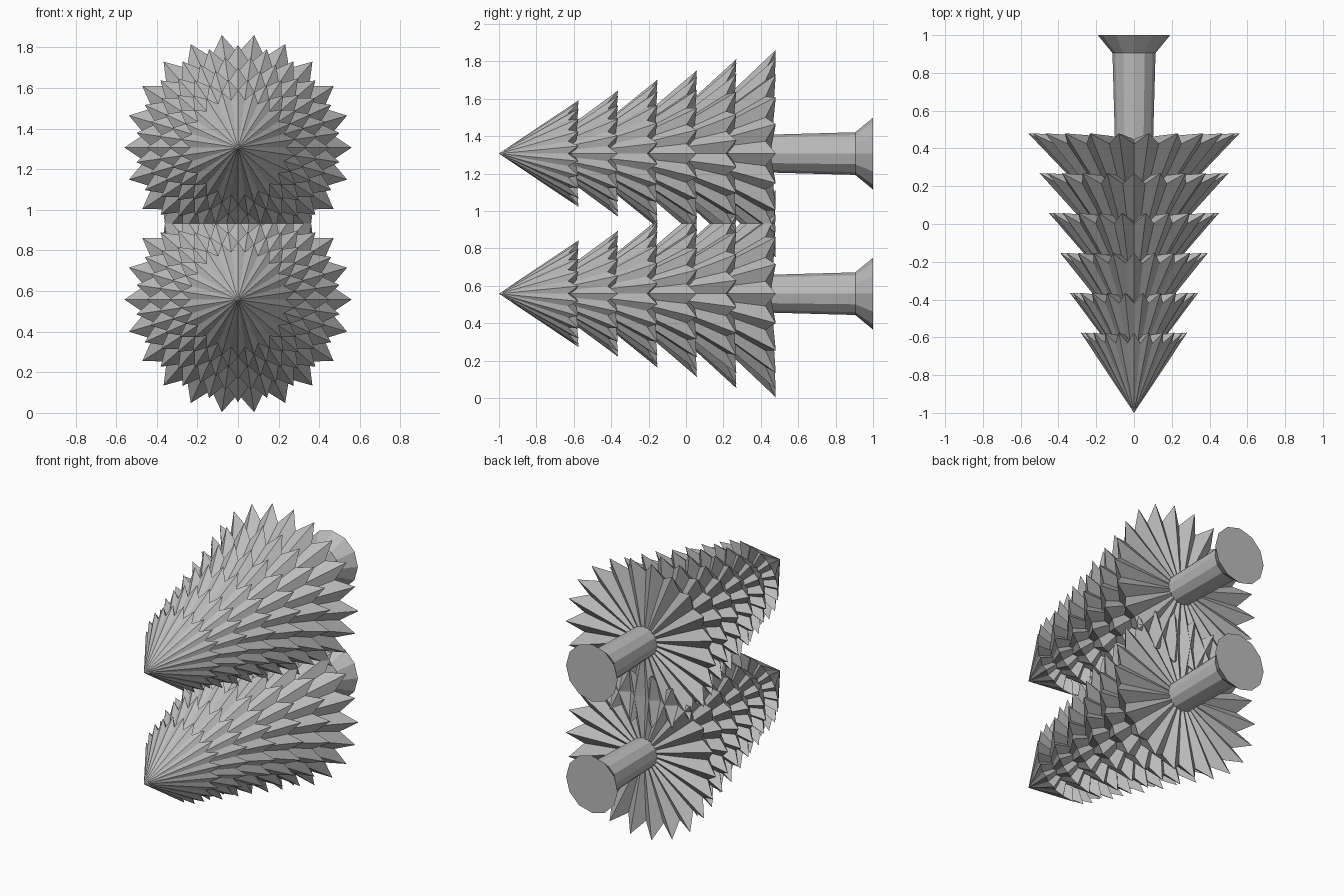
import bpy, bmesh, math

if "Cube" in bpy.data.objects:
    bpy.data.objects.remove(bpy.data.objects["Cube"])

grey = bpy.data.materials.new("plain grey")
grey.diffuse_color = (0.5, 0.5, 0.5, 1)
grey.use_nodes = True
grey.node_tree.nodes["Principled BSDF"].inputs["Base Color"].default_value = grey.diffuse_color
POINTS = 22


def finish(name, bm):
    bmesh.ops.recalc_face_normals(bm, faces=bm.faces[:])
    me = bpy.data.meshes.new(name)
    bm.to_mesh(me)
    bm.free()
    me.materials.append(grey)
    bpy.context.collection.objects.link(bpy.data.objects.new(name, me))


def tier(name, zc, y, radius, length, stagger):
    """Pleated cone with a toothed rim, pointing to -y."""
    bm = bmesh.new()
    apex = bm.verts.new((0, y - length, zc))
    base = bm.verts.new((0, y - 0.03, zc))
    rim = []
    for i in range(POINTS * 2):
        a = math.pi * (i + stagger) / POINTS
        r, yy = (radius, y) if i % 2 == 0 else (radius * 0.83, y - 0.055)
        rim.append(bm.verts.new((r * math.cos(a), yy, zc + r * math.sin(a))))
    for i in range(len(rim)):
        p, q = rim[i], rim[(i + 1) % len(rim)]
        bm.faces.new((apex, p, q))
        bm.faces.new((base, q, p))
    finish(name, bm)


def trunk(name, zc):
    """Twelve-sided trunk with a flared foot."""
    bm = bmesh.new()
    rings = []
    for y, r in ((0.40, 0.10), (0.905, 0.114), (1.0, 0.192)):
        rings.append([bm.verts.new((r * math.cos(math.tau * i / 12), y,
                                    zc + r * math.sin(math.tau * i / 12)))
                      for i in range(12)])
    for a, b in zip(rings, rings[1:]):
        for i in range(12):
            j = (i + 1) % 12
            bm.faces.new((a[i], a[j], b[j], b[i]))
    bm.faces.new(rings[0])
    bm.faces.new(rings[-1])
    finish(name, bm)


# Two identical trees lying on their sides, one above the other
for label, zc in (("lower", 0.558), ("upper", 1.307)):
    trunk(label + "_trunk", zc)
    for k in range(6):
        tier(f"{label}_foliage_{k + 1}", zc, -0.575 + 0.211 * k,
             0.285 + 0.055 * k, 0.425 + 0.032 * k, (k + 1) % 2)
